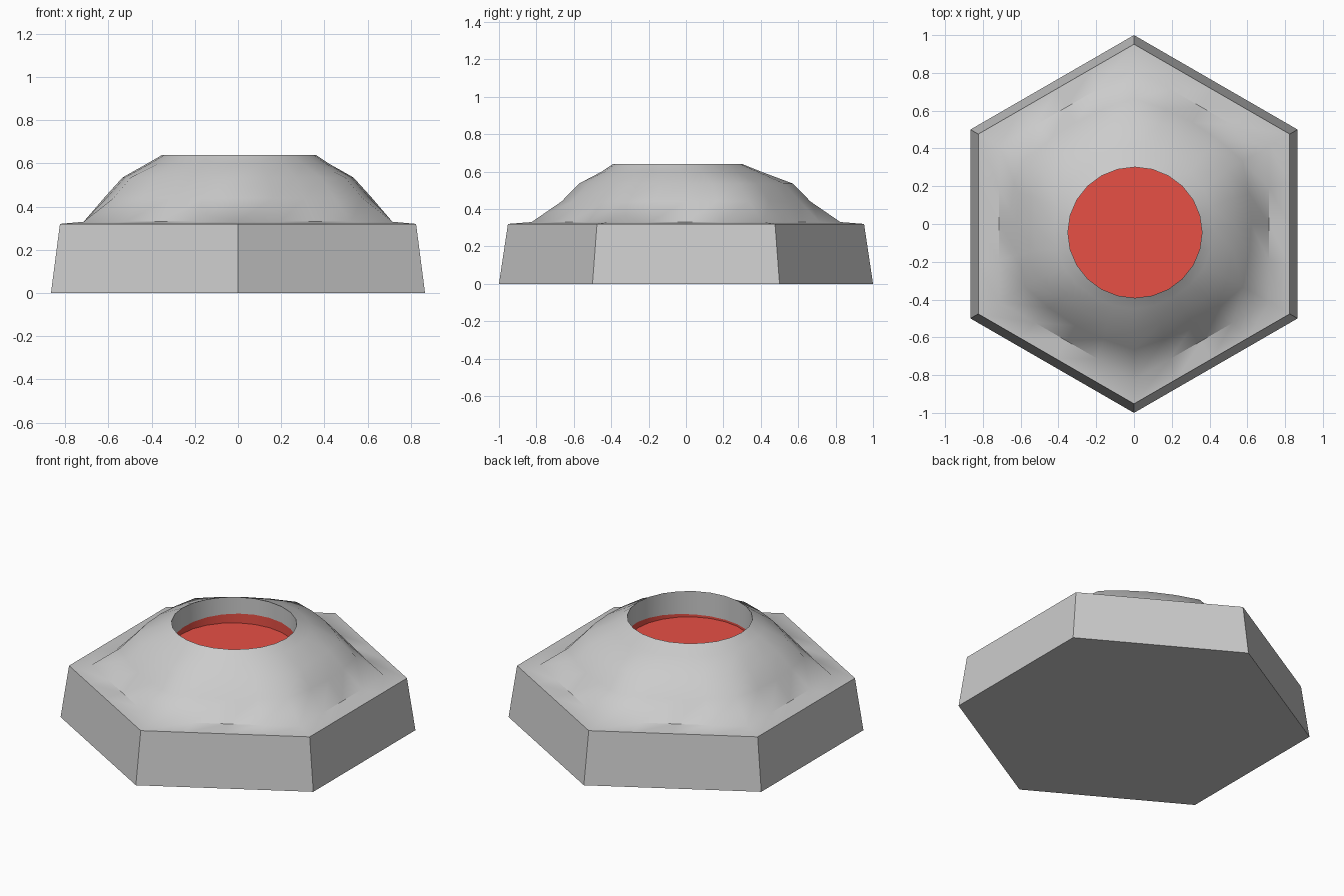
import bpy, bmesh
from math import sin, cos, pi, radians

if "Cube" in bpy.data.objects:
    bpy.data.objects.remove(bpy.data.objects["Cube"])

N = 24


def ring(r, hexness, z, cx=0.0, cy=0.0):
    """Outline between a circle (0) and a hexagon with corners on +-y (1)."""
    pts = []
    for i in range(N):
        a = 2 * pi * i / N
        off = (a + pi / 6) % (pi / 3) - pi / 6
        hex_r = r * cos(pi / 6) / cos(off)
        rad = hex_r * hexness + r * (1 - hexness)
        pts.append((cx + rad * cos(a), cy + rad * sin(a), z))
    return pts


def loft(name, rings, cap_start=False, cap_end=False, color=None):
    bm = bmesh.new()
    loops = [[bm.verts.new(p) for p in r] for r in rings]
    for lo, hi in zip(loops, loops[1:]):
        for i in range(N):
            j = (i + 1) % N
            bm.faces.new((lo[i], lo[j], hi[j], hi[i]))
    if cap_start:
        bm.faces.new(loops[0][::-1])
    if cap_end:
        bm.faces.new(loops[-1])
    me = bpy.data.meshes.new(name)
    bm.to_mesh(me)
    bm.free()
    ob = bpy.data.objects.new(name, me)
    bpy.context.collection.objects.link(ob)
    if color:
        mat = bpy.data.materials.new(name + "_red")
        mat.diffuse_color = color
        mat.use_nodes = True
        mat.node_tree.nodes["Principled BSDF"].inputs["Base Color"].default_value = mat.diffuse_color
        me.materials.append(mat)
    bpy.ops.object.select_all(action='DESELECT')
    ob.select_set(True)
    bpy.context.view_layer.objects.active = ob
    bpy.ops.object.shade_smooth_by_angle(angle=radians(42))
    return ob


# crater rim and the lower edge of its grey wall (deeper at the front)
rim = ring(0.355, 0, 0.64, 0.005, -0.045)
rim = [(x, -0.045 + (y + 0.045) * 0.975, z) for x, y, z in rim]
wall_edge = [(x, y, 0.52 + 0.07 * y) for x, y, z in rim]
floor_edge = [(x, y, 0.48) for x, y, z in rim]

# hexagonal tile rising into the mountain, then down inside the crater
loft("volcano", [
    ring(1.0, 1, 0),
    ring(0.952, 1, 0.32),
    ring(0.825, 1, 0.33),
    ring(0.665, 0.5, 0.44),
    ring(0.573, 0.5, 0.535),
    ring(0.425, 0.1, 0.60, 0, -0.025),
    rim,
    wall_edge,
], cap_start=True)

# lava pool with its low red bank
loft("lava", [wall_edge, floor_edge], cap_end=True, color=(0.8, 0.08, 0.06, 1))
